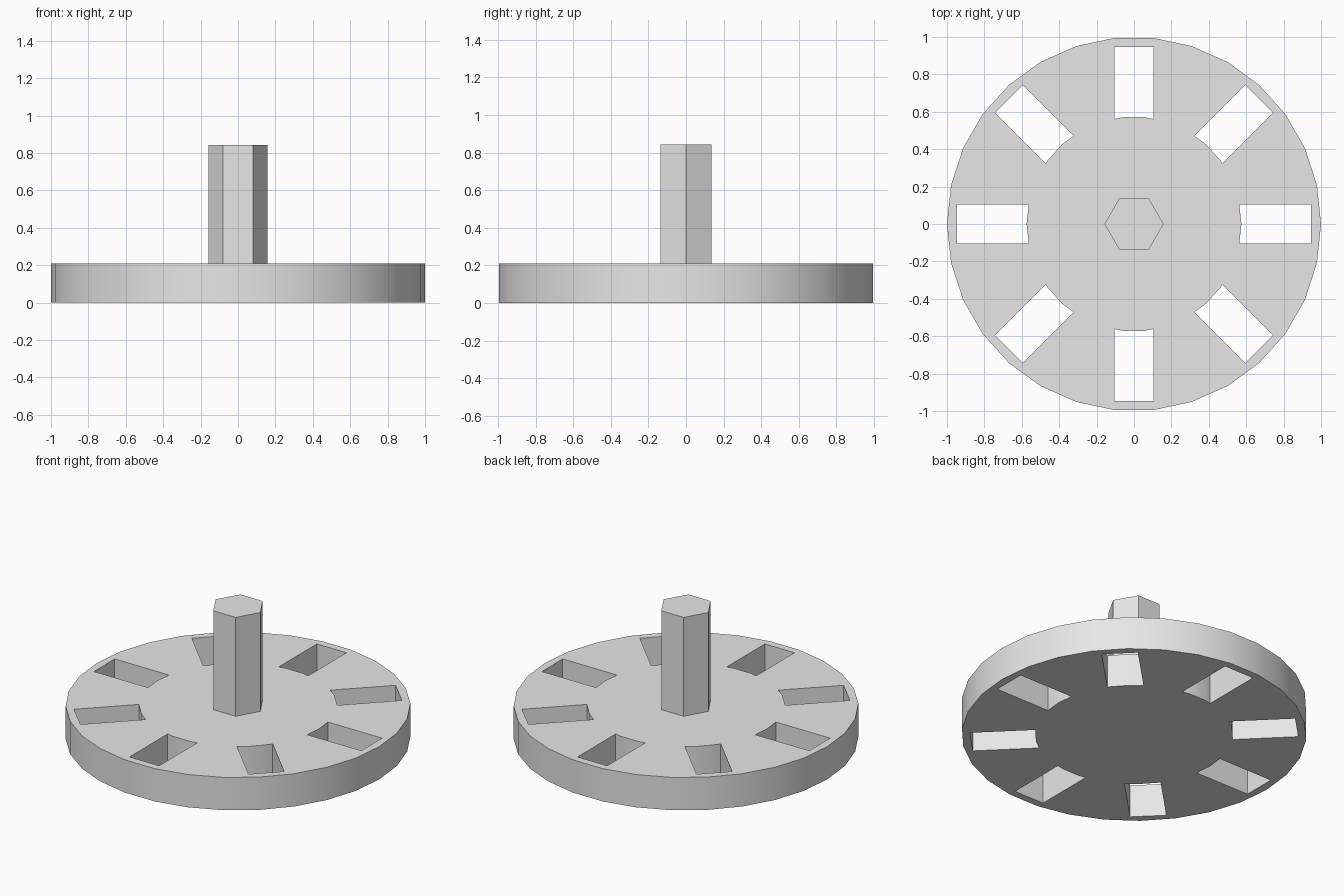
import bpy
import bmesh
from math import asin, cos, pi, radians, sin
from mathutils import Matrix

SIDES = 30            # facets of the disc and of its inner hub
DISC_HEIGHT = 0.21
SHAFT_TOP = 0.843
HUB_RADIUS = 0.574    # slots begin here
SLOT_END = 0.947
SLOT_HALF = 0.105
SLOTS = 8

cube = bpy.data.objects.get("Cube")
if cube:
    bpy.data.objects.remove(cube, do_unlink=True)

grey = bpy.data.materials.new("light grey")
grey.use_nodes = True
grey.diffuse_color = (0.8, 0.8, 0.8, 1)
grey.node_tree.nodes["Principled BSDF"].inputs["Base Color"].default_value = grey.diffuse_color


def ring(radius, sides):
    return [(radius * cos(2 * pi * i / sides), radius * sin(2 * pi * i / sides))
            for i in range(sides)]


def prisms(name, profiles, bottom, top):
    """Extrude each closed outline straight up into one object."""
    bm = bmesh.new()
    for profile in profiles:
        face = bm.faces.new([bm.verts.new((x, y, bottom)) for x, y in profile])
        lifted = bmesh.ops.extrude_face_region(bm, geom=[face], use_keep_orig=True)["geom"]
        verts = [v for v in lifted if isinstance(v, bmesh.types.BMVert)]
        bmesh.ops.translate(bm, verts=verts, vec=(0, 0, top - bottom))
    bmesh.ops.recalc_face_normals(bm, faces=bm.faces)
    mesh = bpy.data.meshes.new(name)
    bm.to_mesh(mesh)
    bm.free()
    mesh.materials.append(grey)
    obj = bpy.data.objects.new(name, mesh)
    bpy.context.collection.objects.link(obj)
    return obj


def hub_point(angle):
    """Point on the faceted hub outline at the given angle."""
    step = 2 * pi / SIDES
    radius = HUB_RADIUS * cos(step / 2) / cos(angle % step - step / 2)
    return radius * cos(angle), radius * sin(angle)


def slot_outline(angle):
    """Straight slot whose inner end follows the hub facets."""
    turn = Matrix.Rotation(angle, 2)
    outer = [tuple(turn @ Matrix.Identity(2) @ corner) for corner in
             (Matrix(((SLOT_END, -SLOT_HALF), (SLOT_END, SLOT_HALF))))]
    half = asin(SLOT_HALF / (HUB_RADIUS * cos(pi / SIDES)))
    step = 2 * pi / SIDES
    kinks = [i * step for i in range(-1, SIDES + 1)
             if abs(i * step - angle) < half - 0.01]
    inner = [hub_point(a) for a in [angle + half] + kinks[::-1] + [angle - half]]
    return outer + inner


# Slotted disc
disc = prisms("slotted_disc", [ring(1, SIDES)], 0, DISC_HEIGHT)
cutter = prisms("slot_cutter", [slot_outline(2 * pi * i / SLOTS) for i in range(SLOTS)],
                -0.1, DISC_HEIGHT + 0.1)
cutter.hide_render = True
cut = disc.modifiers.new("slots", 'BOOLEAN')
cut.operation = 'DIFFERENCE'
cut.solver = 'EXACT'
cut.object = cutter
bpy.ops.object.select_all(action='DESELECT')
disc.select_set(True)
bpy.context.view_layer.objects.active = disc
bpy.ops.object.modifier_apply(modifier=cut.name)
bpy.data.objects.remove(cutter, do_unlink=True)
bpy.ops.object.shade_smooth_by_angle(angle=radians(30))

# Hexagonal shaft
prisms("hex_shaft", [ring(0.158, 6)], DISC_HEIGHT - 0.02, SHAFT_TOP)
